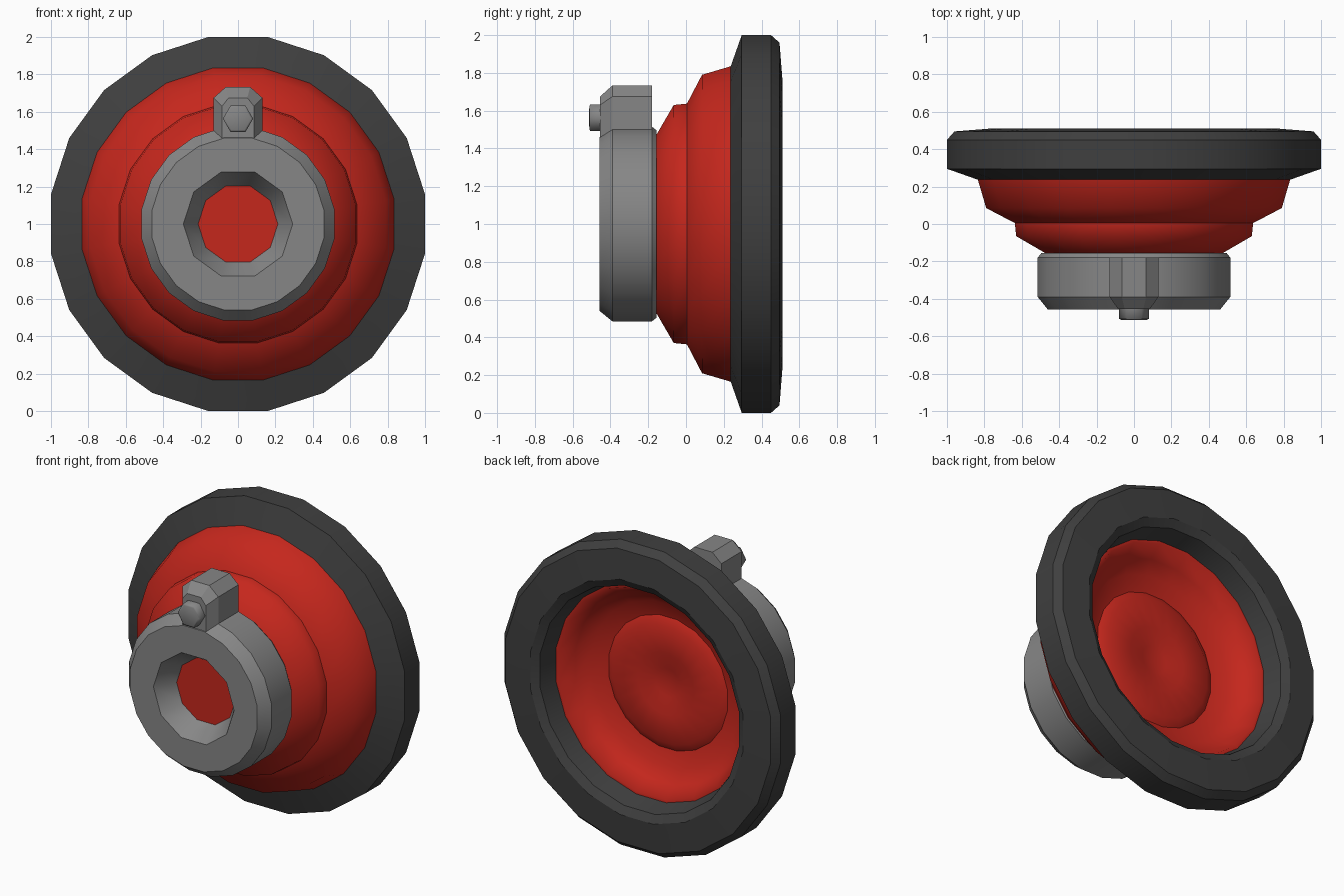
import bpy, bmesh, math

if "Cube" in bpy.data.objects:
    bpy.data.objects.remove(bpy.data.objects["Cube"])


def material(name, rgb):
    m = bpy.data.materials.new(name)
    m.diffuse_color = (*rgb, 1)
    m.use_nodes = True
    m.node_tree.nodes["Principled BSDF"].inputs["Base Color"].default_value = m.diffuse_color
    return m


RED = material("red", (0.56, 0.02, 0.012))
DARK = material("dark_rubber", (0.05, 0.05, 0.05))
GREY = material("mid_grey", (0.24, 0.24, 0.24))


def ring(bm, n, r, y, cz=1.0):
    """Regular polygon of apothem r facing -y, with a flat on top."""
    R = r / math.cos(math.pi / n)
    if r == 0:
        return [bm.verts.new((0, y, cz))]
    angles = [math.pi / 2 + (k + 0.5) * 2 * math.pi / n for k in range(n)]
    return [bm.verts.new((R * math.cos(a), y, cz + R * math.sin(a))) for a in angles]


def skin(bm, a, b):
    """Join two neighbouring sections with faces."""
    n = max(len(a), len(b))
    for i in range(n):
        j = (i + 1) % n
        if len(b) == 1:
            bm.faces.new((a[i], a[j], b[0]))
        else:
            bm.faces.new((a[i], a[j], b[j], b[i]))


def lathe(bm, n, profile, cz=1.0):
    loops = [ring(bm, n, r, y, cz) for r, y in profile]
    for a, b in zip(loops, loops[1:]):
        skin(bm, a, b)
    return loops


def loop_edges(bm, loop):
    return [bm.edges.get((loop[i - 1], loop[i])) for i in range(len(loop))]


def finish(bm, name, mat, angle=30):
    """Make the object; angle None keeps the sharp edges marked by hand."""
    bmesh.ops.recalc_face_normals(bm, faces=bm.faces)
    for f in bm.faces:
        f.smooth = True
    me = bpy.data.meshes.new(name)
    bm.to_mesh(me)
    bm.free()
    me.materials.append(mat)
    ob = bpy.data.objects.new(name, me)
    bpy.context.collection.objects.link(ob)
    if angle:
        bpy.ops.object.select_all(action="DESELECT")
        ob.select_set(True)
        bpy.context.view_layer.objects.active = ob
        bpy.ops.object.shade_smooth_by_angle(angle=math.radians(angle))
    return ob


# dark outer rim
bm = bmesh.new()
loops = lathe(bm, 20, [(0.72, 0.34), (0.83, 0.235), (1.0, 0.295), (1.0, 0.45),
                       (0.96, 0.495), (0.77, 0.51), (0.72, 0.48), (0.69, 0.36)])
skin(bm, loops[-1], loops[0])
finish(bm, "outer_rim", DARK)

# red stepped cup: outside steps, then the bowl and dimple inside
bm = bmesh.new()
loops = lathe(bm, 20, [(0.47, -0.158), (0.63, -0.065), (0.637, 0.005), (0.79, 0.085),
                       (0.835, 0.237), (0.735, 0.345), (0.67, 0.365), (0.61, 0.27),
                       (0.53, 0.215), (0.43, 0.185), (0.38, 0.215), (0.2, 0.21),
                       (0.09, 0.185), (0, 0.175)])
bm.faces.new(loops[0])
for k in (0, 2, 4, 9):
    for e in loop_edges(bm, loops[k]):
        e.smooth = False
finish(bm, "red_cup", RED, angle=None)

# red disc at the bottom of the collar hole
bm = bmesh.new()
bm.faces.new(list(reversed(ring(bm, 10, 0.205, -0.33))))
finish(bm, "hole_disc", RED)

# round collar with a tapered ten-sided hole
bm = bmesh.new()
outer = lathe(bm, 20, [(0.46, -0.458), (0.515, -0.39), (0.515, -0.18), (0.495, -0.155)])
bm.faces.new(outer[-1])
hole = lathe(bm, 10, [(0.278, -0.458), (0.2, -0.325)])
edges = loop_edges(bm, outer[0]) + loop_edges(bm, hole[0])
bmesh.ops.triangle_fill(bm, edges=edges, use_beauty=True)
finish(bm, "collar", GREY, angle=38)

# clamp tab on top of the collar, chamfered towards the front
bm = bmesh.new()
sections = []
for y, w, tw, shoulder, top in ((-0.18, 0.13, 0.065, 1.675, 1.733),
                                (-0.39, 0.13, 0.065, 1.675, 1.733),
                                (-0.455, 0.085, 0.05, 1.63, 1.675)):
    half = [(w, 1.44), (w, shoulder), (tw, top)]
    pts = half + [(-x, z) for x, z in reversed(half)]
    sections.append([bm.verts.new((x, y, z)) for x, z in pts])
for a, b in zip(sections, sections[1:]):
    skin(bm, a, b)
bm.faces.new(sections[0])
bm.faces.new(sections[-1])
finish(bm, "clamp_tab", GREY)

# hexagonal bolt head
bm = bmesh.new()
loops = lathe(bm, 6, [(0.07, -0.44), (0.07, -0.507), (0.06, -0.512), (0, -0.513)], cz=1.563)
bm.faces.new(loops[0])
finish(bm, "bolt_head", GREY, angle=65)
